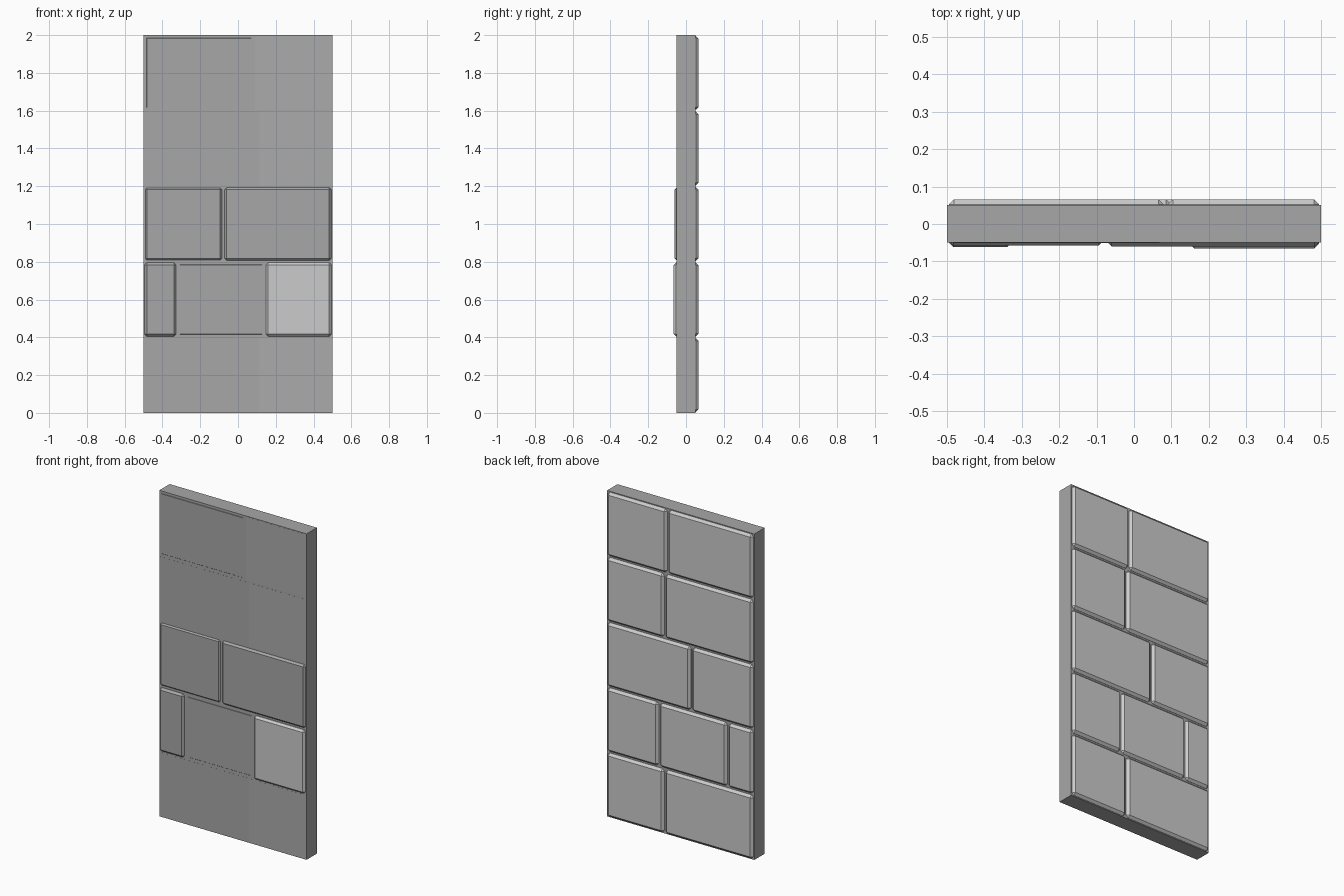
import bpy

if "Cube" in bpy.data.objects:
    bpy.data.objects.remove(bpy.data.objects["Cube"])


def material(name, grey):
    mat = bpy.data.materials.new(name)
    mat.diffuse_color = (grey, grey, grey, 1)
    mat.use_nodes = True
    mat.node_tree.nodes["Principled BSDF"].inputs["Base Color"].default_value = mat.diffuse_color
    return mat


DARK = material("dark_stone", 0.39)
MID = material("mid_stone", 0.41)
LIGHT = material("light_stone", 0.54)


def box(name, x0, x1, y0, y1, z0, z1, mat, bevel=0.0):
    bpy.ops.mesh.primitive_cube_add(
        size=1, location=((x0 + x1) / 2, (y0 + y1) / 2, (z0 + z1) / 2))
    ob = bpy.context.object
    ob.name = name
    ob.scale = (x1 - x0, y1 - y0, z1 - z0)
    bpy.ops.object.transform_apply(location=False, rotation=False, scale=True)
    ob.data.materials.append(mat)
    if bevel:
        mod = ob.modifiers.new("worn_edges", 'BEVEL')
        mod.width = bevel
        mod.segments = 1


# Mortar slab in the middle
box("mortar_slab", -0.5, 0.5, -0.049, 0.051, 0, 2, DARK)

# Courses: seam positions, then (front depth, front stone, bevel) per brick
courses = [
    ([0.105], [(0.0495, DARK, 0), (0.0495, MID, 0)]),
    ([-0.323, 0.143], [(0.062, DARK, 0.012), (0.0505, DARK, 0.012),
                       (0.065, LIGHT, 0.012)]),
    ([-0.077], [(0.057, DARK, 0.012), (0.060, DARK, 0.012)]),
    ([0.105], [(0.0495, DARK, 0), (0.0495, MID, 0)]),
    ([0.085], [(0.0505, DARK, 0.012), (0.0495, MID, 0)]),
]
gap = 0.005
for row, (seams, fronts) in enumerate(courses):
    ends = [-0.5] + seams + [0.5]
    z0, z1 = row * 0.4 + gap, row * 0.4 + 0.4 - gap
    for i, (front, mat, bevel) in enumerate(fronts):
        x0, x1 = ends[i] + gap, ends[i + 1] - gap
        box(f"back_brick_{row}_{i}", x0, x1, 0.01, 0.066, z0, z1, LIGHT, 0.014)
        box(f"front_brick_{row}_{i}", x0, x1, -front, -0.01, z0, z1, mat, bevel)
